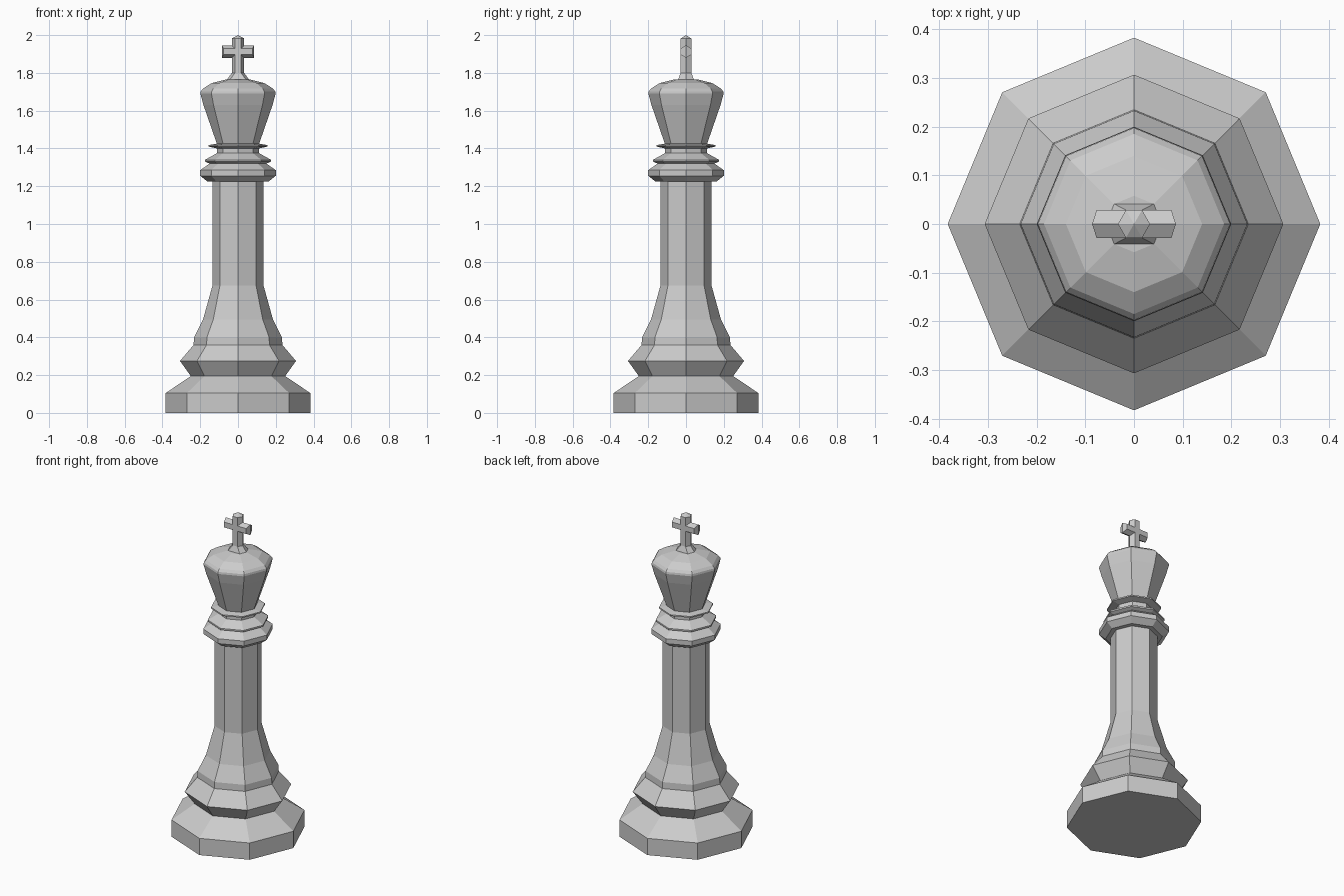
import bpy, bmesh
from math import cos, sin, pi
from mathutils import Vector

if "Cube" in bpy.data.objects:
    bpy.data.objects.remove(bpy.data.objects["Cube"])


def build(name, rings):
    """Skin a list of vertex rings; a one-point ring becomes an apex."""
    bm = bmesh.new()
    loops = [[bm.verts.new(p) for p in ring] for ring in rings]
    for a, b in zip(loops, loops[1:]):
        n = max(len(a), len(b))
        for i in range(n):
            j = (i + 1) % n
            if len(b) == 1:
                bm.faces.new((a[i], a[j], b[0]))
            else:
                bm.faces.new((a[i], a[j], b[j], b[i]))
    for end in (loops[0], loops[-1]):
        if len(end) > 2:
            bm.faces.new(end)
    bmesh.ops.recalc_face_normals(bm, faces=bm.faces)
    mesh = bpy.data.meshes.new(name)
    bm.to_mesh(mesh)
    bm.free()
    obj = bpy.data.objects.new(name, mesh)
    bpy.context.collection.objects.link(obj)
    return obj


def ring(r, z, sides):
    return [Vector((r * cos(2 * pi * i / sides), r * sin(2 * pi * i / sides), z))
            for i in range(sides)]


# turned octagonal body: foot, waist, column, collar, head
profile = [
    (.383, 0), (.383, .105), (.25, .195), (.307, .275), (.235, .36),
    (.233, .40), (.185, .495), (.135, .675), (.135, 1.225),
    (.162, 1.225), (.20, 1.255), (.20, 1.285), (.150, 1.32),
    (.174, 1.33), (.174, 1.34), (.112, 1.375), (.112, 1.40),
    (.155, 1.41), (.155, 1.418), (.112, 1.425),
    (.183, 1.63), (.199, 1.69), (.197, 1.702), (.185, 1.717),
    (.14, 1.746), (.058, 1.766),
]
build("turned_body", [ring(r, z, 8) for r, z in profile])

# cross stem: flared foot, hexagonal shaft, pointed tip
flare = [Vector((x, y, 1.764)) for x, y in
         ((.059, 0), (.042, .042), (-.042, .042), (-.059, 0), (-.042, -.042), (.042, -.042))]
build("cross_stem", [flare, ring(.033, 1.80, 6), ring(.033, 1.982, 6), [Vector((0, 0, 2))]])


# cross arm: hexagonal bar with wedge-shaped ends
def arm_ring(side):
    return [Vector((side * (.086 - .009 * abs(p.y) / .0286), p.y, 1.913 + p.x))
            for p in ring(.033, 0, 6)]


arm = build("cross_arm", [arm_ring(-1), arm_ring(1)])
bm = bmesh.new()
bm.from_mesh(arm.data)
bmesh.ops.connect_verts(bm, verts=[v for v in bm.verts if abs(v.co.y) < .001])
bm.to_mesh(arm.data)
bm.free()
